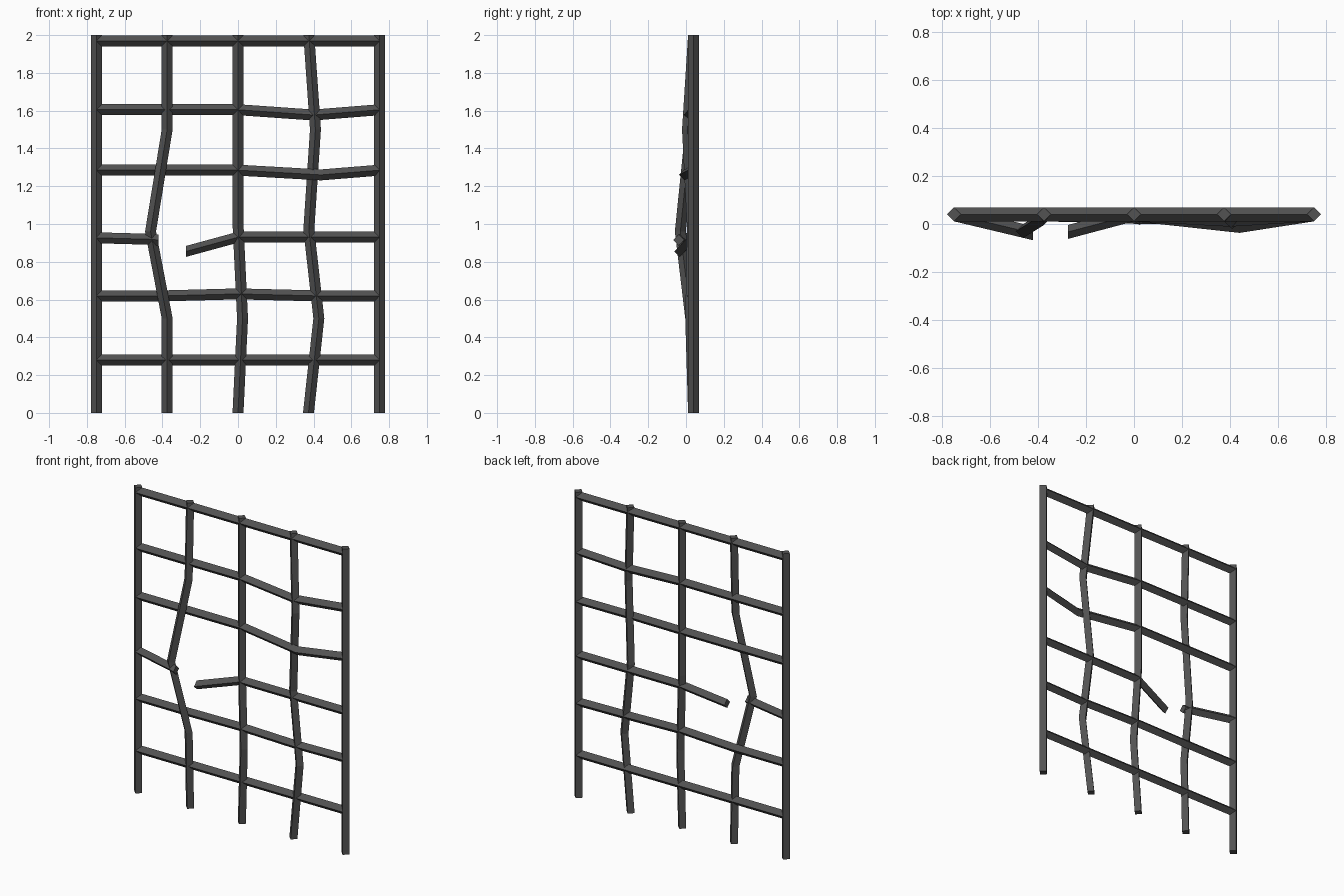
import bpy, bmesh
from mathutils import Vector

if "Cube" in bpy.data.objects:
    bpy.data.objects.remove(bpy.data.objects["Cube"])

R = 0.029      # half diagonal of the square bar
Y = 0.04       # plane of the undamaged grille

iron = bpy.data.materials.new("dark iron")
iron.diffuse_color = (0.085, 0.085, 0.085, 1)
iron.use_nodes = True
iron.node_tree.nodes["Principled BSDF"].inputs["Base Color"].default_value = iron.diffuse_color


def bar(name, points, upright):
    """Sweep a diamond section along a bent path, cut square to the main axis."""
    side = Vector((1, 0, 0)) if upright else Vector((0, 0, 1))
    depth = Vector((0, 1, 0))
    bm = bmesh.new()
    rings = []
    for p in points:
        c = Vector(p)
        rings.append([bm.verts.new(c + o * R) for o in (side, depth, -side, -depth)])
    for a, b in zip(rings, rings[1:]):
        for i in range(4):
            j = (i + 1) % 4
            bm.faces.new((a[i], a[j], b[j], b[i]))
    bm.faces.new(rings[0])
    bm.faces.new(rings[-1])
    bmesh.ops.recalc_face_normals(bm, faces=bm.faces)
    mesh = bpy.data.meshes.new(name)
    bm.to_mesh(mesh)
    bm.free()
    mesh.materials.append(iron)
    bpy.context.collection.objects.link(bpy.data.objects.new(name, mesh))


# straight outer posts
for name, x in (("left_post", -0.75), ("right_post", 0.75)):
    bar(name, [(x, Y, 0), (x, Y, 2)], True)

# bent inner uprights
bar("left_bent_upright", [(-0.375, Y, 0), (-0.375, 0.025, 0.5), (-0.463, -0.03, 0.96),
                          (-0.375, 0.025, 1.5), (-0.375, Y, 2)], True)
bar("middle_upright", [(0, Y, 0), (0.024, 0.025, 0.5), (0, Y, 1), (0, Y, 2)], True)
bar("right_bent_upright", [(0.373, Y, 0), (0.428, 0.025, 0.5), (0.375, 0.035, 0.97),
                           (0.41, 0.008, 1.5), (0.375, Y, 2)], True)

# straight crossbars
for name, z in (("top_crossbar", 1.969), ("bottom_crossbar", 0.28)):
    bar(name, [(-0.75, Y, z), (0.75, Y, z)], False)

# dented crossbars
bar("upper_crossbar", [(-0.75, Y, 1.605), (0, Y, 1.605), (0.40, 0.018, 1.577),
                       (0.75, Y, 1.605)], False)
bar("middle_crossbar", [(-0.75, Y, 1.285), (0, Y, 1.285), (0.44, -0.008, 1.26),
                        (0.75, Y, 1.285)], False)
bar("lower_crossbar", [(-0.75, Y, 0.62), (-0.375, Y, 0.62), (0.0, 0.03, 0.63),
                       (0.40, 0.03, 0.62), (0.75, Y, 0.62)], False)

# snapped crossbar, in two pieces
bar("broken_crossbar_left", [(-0.75, Y, 0.927), (-0.46, -0.029, 0.919),
                             (-0.42, -0.039, 0.915)], False)
bar("broken_crossbar_right", [(-0.275, -0.033, 0.855), (0, Y, 0.93), (0.75, Y, 0.93)], False)
